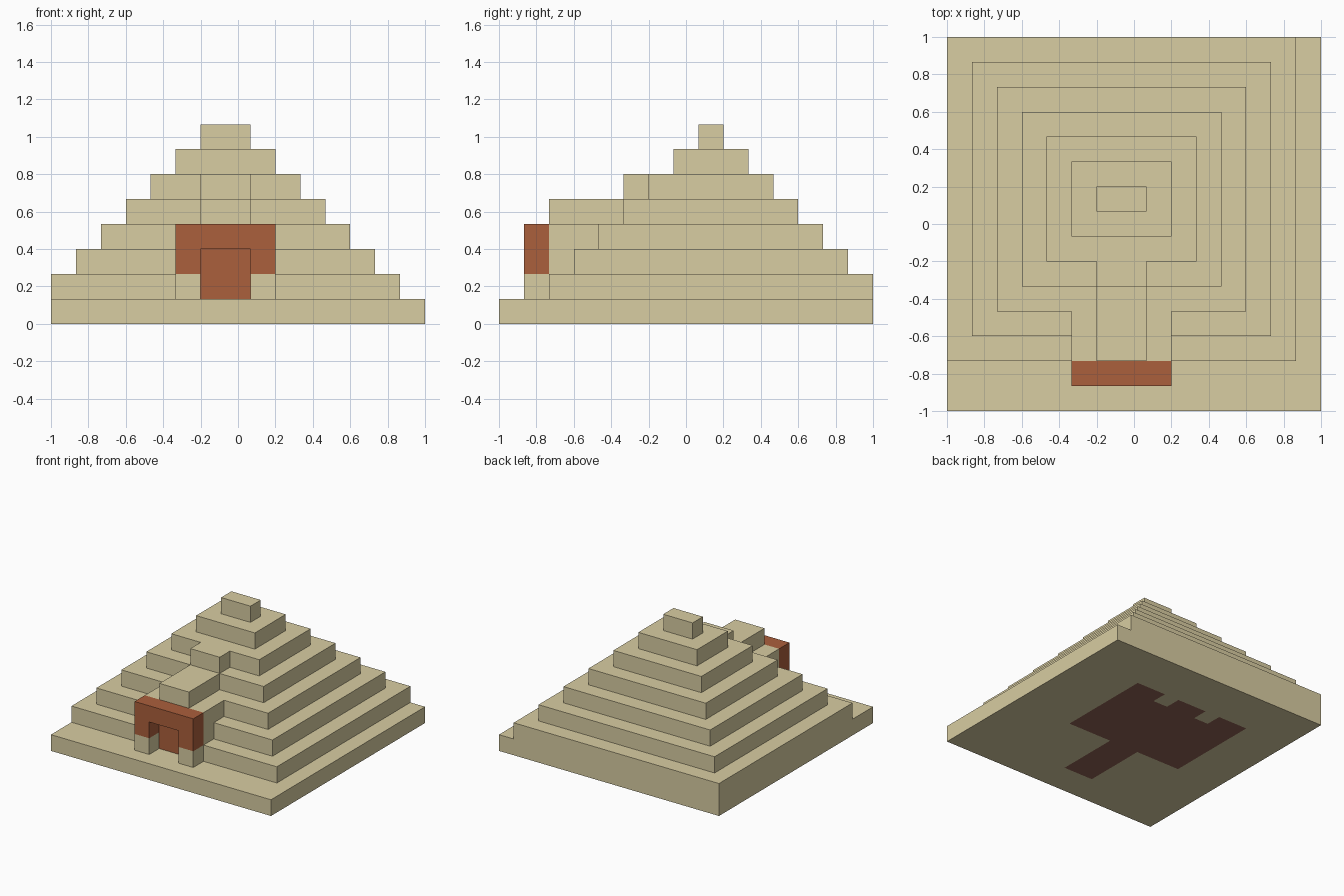
import bpy, bmesh
from mathutils import Vector

U = 2 / 15          # one building block
HALF = 7.5          # half the footprint, in blocks

cube = bpy.data.objects.get("Cube")
if cube:
    bpy.data.objects.remove(cube, do_unlink=True)


def make_material(name, rgb):
    mat = bpy.data.materials.new(name)
    mat.use_nodes = True
    mat.diffuse_color = (*rgb, 1)
    mat.node_tree.nodes["Principled BSDF"].inputs["Base Color"].default_value = (*rgb, 1)
    return mat


SAND = make_material("sandstone", (0.69, 0.61, 0.36))
CLAY = make_material("red_clay", (0.41, 0.115, 0.045))
FLOOR = make_material("brown_floor", (0.285, 0.125, 0.09))


def place(p):
    """Block coordinates to model coordinates."""
    return Vector((p[0] - HALF, p[1] - HALF, p[2])) * U


def finish(bm, name, *mats):
    bmesh.ops.recalc_face_normals(bm, faces=bm.faces)
    mesh = bpy.data.meshes.new(name)
    bm.to_mesh(mesh)
    bm.free()
    for mat in mats:
        mesh.materials.append(mat)
    obj = bpy.data.objects.new(name, mesh)
    bpy.context.collection.objects.link(obj)
    return obj


def box(name, mat, x, y, z):
    bm = bmesh.new()
    lo, hi = place((x[0], y[0], z[0])), place((x[1], y[1], z[1]))
    bmesh.ops.create_cube(bm, size=1)
    for v in bm.verts:
        v.co = (lo + hi) / 2 + v.co * (hi - lo)
    return finish(bm, name, mat)


def is_floor(x, y):
    """Footprint of the inner chamber and its passage, without two wall piers."""
    chamber = 3 < x < 11 and 6 < y < 12
    pier = y > 11 and (5 < x < 6 or 8 < x < 9)
    passage = 6 < x < 8 and 2 < y <= 6
    return (chamber and not pier) or passage


# Base slab, with the chamber floor showing on its underside
bm = bmesh.new()
bmesh.ops.create_grid(bm, x_segments=15, y_segments=15, size=1)
grown = bmesh.ops.extrude_face_region(bm, geom=bm.faces[:], use_keep_orig=True)["geom"]
for v in grown:
    if isinstance(v, bmesh.types.BMVert):
        v.co.z = U
for f in bm.faces:
    c = f.calc_center_median() / U
    f.material_index = int(c.z < 0.1 and is_floor(c.x + HALF, c.y + HALF))
bmesh.ops.dissolve_limit(bm, angle_limit=0.01, verts=bm.verts, edges=bm.edges,
                         delimit={'MATERIAL'})
finish(bm, "base_slab", SAND, FLOOR)

# Seven tiers, each one block smaller on every side
for i in range(7):
    box(f"tier_{i + 1}", SAND, (i, 14 - i), (i + 2, 15 - i), (i + 1, i + 2))

# Entrance hall and the stepped roof running back into the tiers
box("entrance_hall", SAND, (5, 9), (2, 4), (1, 4))
box("passage_roof", SAND, (6, 8), (2, 5), (4, 5))
box("upper_step", SAND, (6, 8), (5, 6), (5, 6))

# Gateway: sandstone feet carrying a red clay frame
for side, x in (("right", 5), ("left", 8)):
    box(f"gate_foot_{side}", SAND, (x, x + 1), (1, 2), (1, 2))

bm = bmesh.new()
outline = [(5, 2), (6, 2), (6, 3), (8, 3), (8, 2), (9, 2), (9, 4), (5, 4)]
face = bm.faces.new([bm.verts.new(place((x, 1, z))) for x, z in outline])
grown = bmesh.ops.extrude_face_region(bm, geom=[face], use_keep_orig=True)["geom"]
bmesh.ops.translate(bm, vec=(0, U, 0),
                    verts=[g for g in grown if isinstance(g, bmesh.types.BMVert)])
finish(bm, "gate_frame", CLAY)

# Door at the back of the gateway
box("door", CLAY, (6, 8), (1.96, 2), (1, 3))
